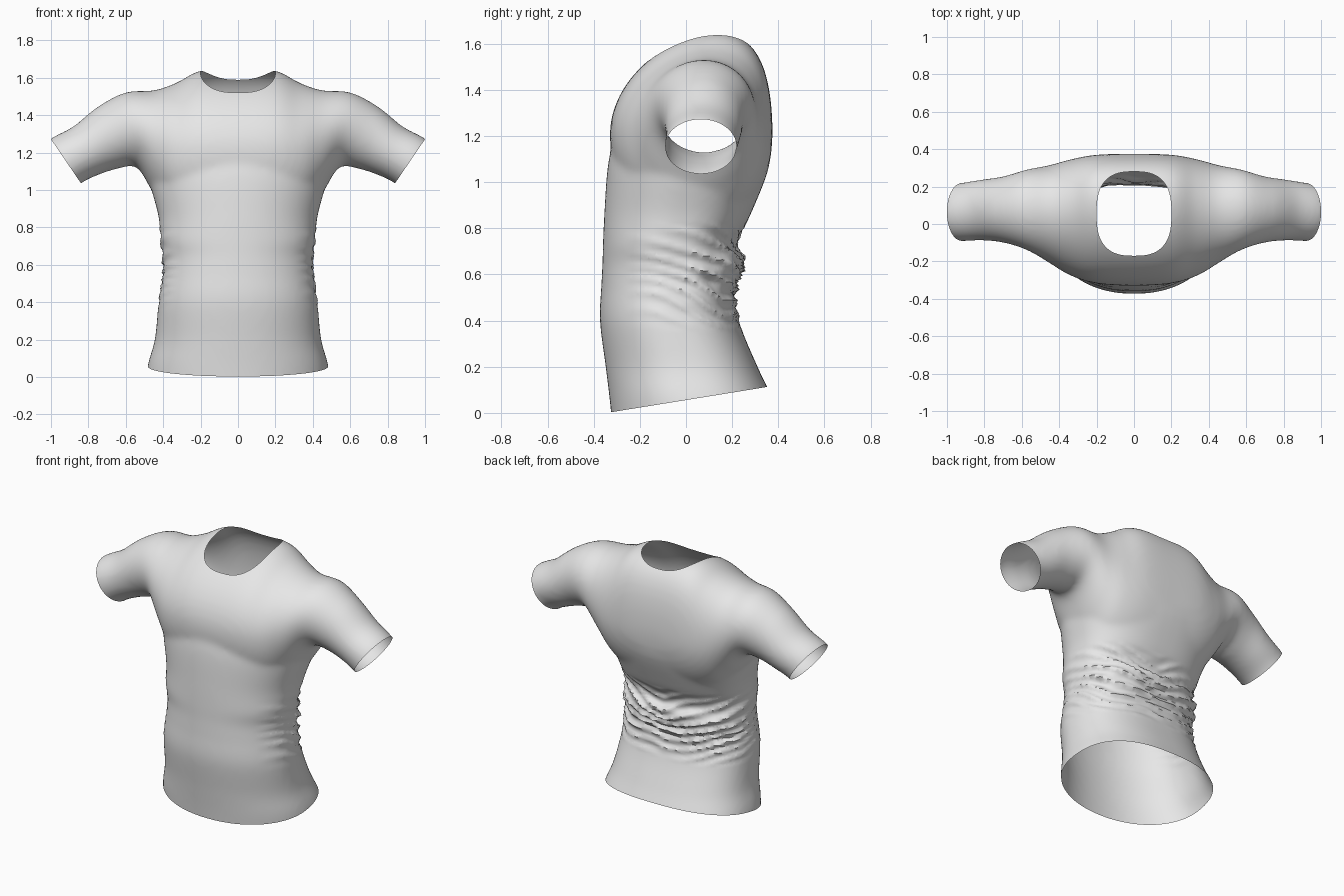
import bpy, bmesh, math
from mathutils import Vector, noise

if "Cube" in bpy.data.objects:
    bpy.data.objects.remove(bpy.data.objects["Cube"])

SIDES = 64


def spow(v, e):
    return math.copysign(abs(v) ** e, v)


def smooth_keys(keys, steps=6):
    """Catmull-Rom interpolation through a list of key tuples."""
    out = []
    for i in range(len(keys) - 1):
        p0, p1 = keys[max(i - 1, 0)], keys[i]
        p2, p3 = keys[i + 1], keys[min(i + 2, len(keys) - 1)]
        for s in range(steps):
            t = s / steps
            out.append([0.5 * (2 * b + (c - a) * t + (2 * a - 5 * b + 4 * c - d) * t * t
                               + (3 * b - a - 3 * c + d) * t ** 3)
                        for a, b, c, d in zip(p0, p1, p2, p3)])
    return out + [list(keys[-1])]


def loft(bm, rings):
    """Closed skin over rings of equal point count."""
    vs = [[bm.verts.new(p) for p in r] for r in rings]
    n = len(vs[0])
    faces = [bm.faces.new((a[i], a[(i + 1) % n], b[(i + 1) % n], b[i]))
             for a, b in zip(vs, vs[1:]) for i in range(n)]
    faces += [bm.faces.new(vs[0][::-1]), bm.faces.new(vs[-1])]
    bmesh.ops.recalc_face_normals(bm, faces=faces)


def make_object(name, bm):
    me = bpy.data.meshes.new(name)
    bm.to_mesh(me)
    bm.free()
    ob = bpy.data.objects.new(name, me)
    bpy.context.collection.objects.link(ob)
    return ob


ANGLES = [2 * math.pi * i / SIDES for i in range(SIDES)]

# torso: height, half width, front y, back y
TORSO = [(-.15, .50, -.31, .45), (.05, .485, -.33, .38), (.2, .445, -.348, .31),
         (.4, .425, -.373, .23), (.55, .405, -.367, .225), (.65, .405, -.362, .255),
         (.73, .415, -.36, .22), (.86, .425, -.354, .28), (1.06, .475, -.34, .358),
         (1.2, .47, -.31, .365), (1.3, .40, -.27, .34)]


def torso_ring(z, hw, yf, yb):
    mid, half = (yf + yb) / 2, (yb - yf) / 2
    ring = []
    for a in ANGLES:
        e = 2 / 2.5 if math.sin(a) > 0 else 2 / 2.1
        ring.append((hw * spow(math.cos(a), e), mid + half * spow(math.sin(a), e), z))
    return ring


# shoulders and sleeves: top x, top z, bottom x, bottom z, front y, back y, back lean
YOKE = [(1.07, 1.20, .91, .97, -.09, .215, 0), (1.0, 1.275, .84, 1.035, -.092, .22, 0),
        (.88, 1.34, .75, 1.08, -.088, .237, 0), (.75, 1.445, .64, 1.115, -.10, .255, 0),
        (.6, 1.522, .54, 1.12, -.14, .292, .1), (.45, 1.533, .45, .98, -.21, .315, .3),
        (.33, 1.573, .35, .85, -.275, .345, .5), (.2, 1.638, .2, .78, -.318, .37, .55),
        (0, 1.65, 0, .76, -.33, .375, .55)]
YOKE += [(-k[0], k[1], -k[2], *k[3:]) for k in YOKE[-2::-1]]


def yoke_ring(xt, zt, xb, zb, yf, yb, lean):
    ring = []
    for a in ANGLES:
        c, s = math.cos(a), math.sin(a)
        dz = max(c * (zt - zb) / 2, 0)
        ring.append(((xt + xb) / 2 + c * (xt - xb) / 2,
                     (yf + yb) / 2 + s * (yb - yf) / 2 + lean * dz * dz,
                     (zt + zb) / 2 + c * (zt - zb) / 2))
    return ring


bm = bmesh.new()
loft(bm, [torso_ring(*k) for k in smooth_keys(TORSO)])
loft(bm, [yoke_ring(*k) for k in smooth_keys(YOKE)])
shirt = make_object("shirt", bm)

# neck opening cutter
NX, NY, NC, NE = .2, .225, .055, 2.7
bm = bmesh.new()
loft(bm, [[(NX * spow(math.cos(a), 2 / NE), NC + NY * spow(math.sin(a), 2 / NE), z)
           for a in ANGLES] for z in (1.3, 1.9)])
cutter = make_object("neck_cutter", bm)
cutter.hide_render = True

# fuse torso and sleeves into one smooth skin, then carve the neck
m = shirt.modifiers.new("fuse", 'REMESH')
m.mode, m.voxel_size = 'VOXEL', .016
m = shirt.modifiers.new("soften", 'SMOOTH')
m.factor, m.iterations = .5, 10
m = shirt.modifiers.new("neck", 'BOOLEAN')
m.operation, m.solver, m.object = 'DIFFERENCE', 'EXACT', cutter
bpy.context.view_layer.objects.active = shirt
shirt.select_set(True)
for name in [m.name for m in shirt.modifiers]:
    bpy.ops.object.modifier_apply(modifier=name)
bpy.data.objects.remove(cutter)

bm = bmesh.new()
bm.from_mesh(shirt.data)


def in_neck(p):
    return p.z > 1.2 and abs(p.x / NX) ** NE + abs((p.y - NC) / NY) ** NE < 1


bmesh.ops.delete(bm, geom=[f for f in bm.faces if in_neck(f.calc_center_median())],
                 context='FACES')


# open the cuffs and the hem
def trim(point, normal, region):
    faces = [f for f in bm.faces if region(f.calc_center_median())]
    geom = set(faces)
    for f in faces:
        geom.update(f.edges)
        geom.update(f.verts)
    bmesh.ops.bisect_plane(bm, geom=list(geom), plane_co=point, plane_no=normal,
                           clear_outer=True)


for side in (1, -1):
    trim((side, 0, 1.272), (side * .235, 0, -.16), lambda p: p.x * side > .6)
trim((0, -.325, .003), (0, .11, -.68), lambda p: p.z < .35)

# bunched folds around the sides and back of the waist
bm.normal_update()
moves = []
for v in bm.verts:
    p = v.co
    if not .36 < p.z < .82 or abs(p.x) > .6:
        continue
    band = math.sin(math.pi * (p.z - .36) / .46) ** .7
    reach = min(max((p.y + .27) / .4, 0), 1)
    n = noise.noise(Vector((p.x * 3, p.y * 3, p.z * 4)))
    wave = math.sin(2 * math.pi * (p.z + .25 * p.y - .2 * abs(p.x) + .06 * n) / .125)
    fine = noise.noise(Vector((p.x * 7, p.y * 7, p.z * 22)))
    moves.append((v, v.normal * band * reach * (.013 * (1 - 2 * abs(wave) ** .8) + .012 * fine)))
for v, d in moves:
    v.co += d
bm.to_mesh(shirt.data)
bm.free()

# cloth colour
cloth = bpy.data.materials.new("light_grey_cloth")
cloth.diffuse_color = (.8, .8, .8, 1)
cloth.use_nodes = True
cloth.node_tree.nodes["Principled BSDF"].inputs["Base Color"].default_value = cloth.diffuse_color
shirt.data.materials.clear()
shirt.data.materials.append(cloth)
bpy.ops.object.shade_smooth_by_angle(angle=math.radians(50))
